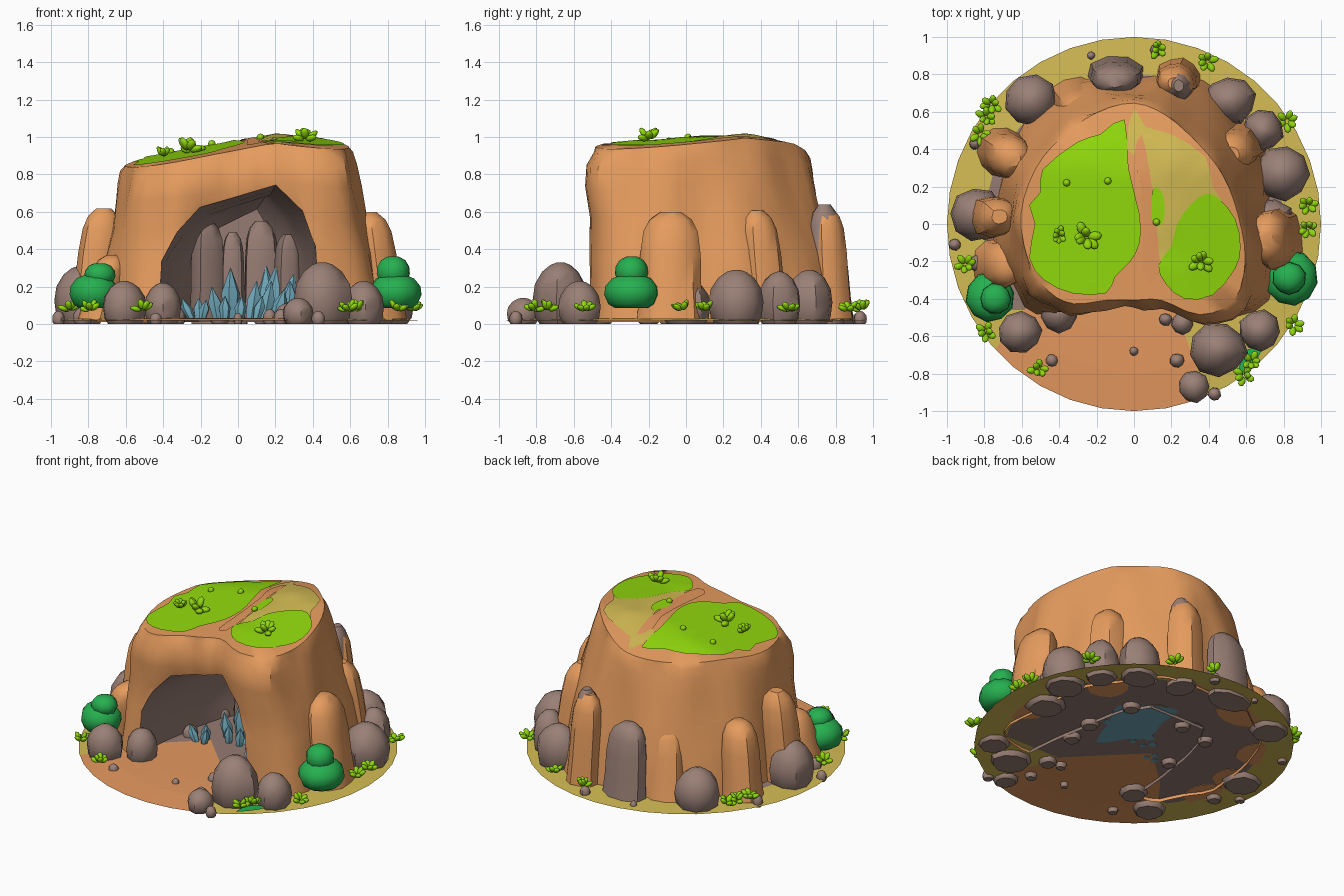
import bpy, bmesh, math, random
from math import sin, cos, pi
from mathutils import Vector, Matrix
from mathutils.bvhtree import BVHTree

if "Cube" in bpy.data.objects:
    bpy.data.objects.remove(bpy.data.objects["Cube"])

random.seed(4)


def mat(name, r, g, b):
    lin = lambda c: ((c / 255 + 0.055) / 1.055) ** 2.4
    m = bpy.data.materials.new(name)
    m.diffuse_color = (lin(r), lin(g), lin(b), 1)
    m.use_nodes = True
    m.node_tree.nodes["Principled BSDF"].inputs["Base Color"].default_value = m.diffuse_color
    return m


CLIFF = mat("orange cliff", 230, 156, 94)
ROCK = mat("grey brown rock", 154, 128, 118)
CAVE = mat("cave stone", 150, 124, 115)
GRASS = mat("grass green", 146, 218, 12)
LEAF = mat("leaf green", 144, 214, 14)
SAND = mat("dry khaki", 212, 188, 84)
PATH = mat("path orange", 228, 152, 94)
BUSH = mat("bush green", 38, 176, 80)
CRYSTAL = mat("crystal blue", 112, 168, 186)


def finish(name, bm, mats, angle=None):
    bmesh.ops.recalc_face_normals(bm, faces=bm.faces[:])
    me = bpy.data.meshes.new(name)
    bm.to_mesh(me)
    bm.free()
    ob = bpy.data.objects.new(name, me)
    bpy.context.collection.objects.link(ob)
    for m in mats:
        me.materials.append(m)
    if angle:
        smooth(ob, angle)
    return ob


def smooth(ob, angle):
    bpy.ops.object.select_all(action='DESELECT')
    ob.select_set(True)
    bpy.context.view_layer.objects.active = ob
    bpy.ops.object.shade_smooth_by_angle(angle=math.radians(angle))


def skin(bm, rings, caps=True):
    """Join rings of points with quads and cap both ends."""
    vs = [[bm.verts.new(p) for p in r] for r in rings]
    n = len(vs[0])
    for a, b in zip(vs, vs[1:]):
        for i in range(n):
            j = (i + 1) % n
            bm.faces.new((a[i], a[j], b[j], b[i]))
    if caps:
        bm.faces.new(vs[0][::-1])
        bm.faces.new(vs[-1])


def lump(bm, x, y, rx, ry, h, prof, n=9, rough=0.06, lean=(0, 0), z=0.0):
    """Stacked rings, used for boulders, pillars, bushes and crystals."""
    ph = random.random() * pi
    wob = [1 + random.uniform(-rough, rough) for _ in range(n)]
    skin(bm, [[(x + lean[0] * t + rx * s * w * cos(ph + 2 * pi * i / n),
                y + lean[1] * t + ry * s * w * sin(ph + 2 * pi * i / n), z + h * t)
               for i, w in enumerate(wob)] for t, s in prof])


def ball(bm, loc, r, u=10, v=7, rot=Matrix()):
    bmesh.ops.create_uvsphere(bm, u_segments=u, v_segments=v, radius=1,
                              matrix=Matrix.Translation(loc) @ rot @ Matrix.Diagonal((*r, 1)))


BOULDER = [(0, .75), (.12, .92), (.4, 1), (.65, .92), (.85, .66), (.96, .36), (1, .12)]
PILLAR = [(0, 1.1), (.3, 1.02), (.6, 1), (.82, .9), (.93, .7), (1, .35)]
SHARD = [(0, .7), (.5, 1), (1, .04)]
PUFF = [(0, .6), (.12, .85), (.4, 1), (.65, .96), (.88, .72), (1, .35)]

# ---- cliff body: two plan outlines lofted from base to sloping top
TOP = [(0, -.42), (-.15, -.42), (-.33, -.44), (-.47, -.37), (-.58, -.2), (-.62, .05), (-.54, .3), (-.39, .48),
       (-.2, .61), (0, .66), (.18, .59), (.36, .43), (.49, .26), (.57, .05), (.61, -.2), (.55, -.42), (.36, -.5), (.15, -.42)]
BASE = [(0, -.4), (-.15, -.42), (-.36, -.48), (-.58, -.44), (-.72, -.2), (-.74, .05), (-.68, .35), (-.5, .62),
        (-.28, .76), (0, .78), (.28, .8), (.52, .62), (.68, .36), (.73, .05), (.75, -.2), (.66, -.47), (.4, -.5), (.15, -.42)]


def dense(pts, k=3):
    out, n = [], len(pts)
    for i in range(n):
        p = [Vector(pts[(i + d) % n]) for d in (-1, 0, 1, 2)]
        for s in range(k):
            t = s / k
            out.append(.5 * (2 * p[1] + (p[2] - p[0]) * t + (2 * p[0] - 5 * p[1] + 4 * p[2] - p[3]) * t * t
                             + (3 * p[1] - p[0] - 3 * p[2] + p[3]) * t ** 3))
    return out


def ztop(x, y):
    return 1.02 - .19 * max(0, .2 - x) - .1 * max(0, x - .2) - .07 * max(0, .32 - y) - .2 * max(0, y - .32)


top, base = dense(TOP), dense(BASE)
mid = Vector((0, .1))
rings = []
for f, b, s in [(0, 0, 1), (.2, .12, 1), (.4, .3, 1), (.6, .55, 1), (.78, .78, 1.01), (.9, .92, 1.01),
                (.97, 1, 1), (1, 1, .975), (1, 1, .62), (1, 1, .3), (1, 1, .04)]:
    ring = []
    for i, (p, q) in enumerate(zip(base, top)):
        a = 2 * pi * i / len(top)
        w = 1 + (.018 * sin(9 * a + 4 * f) + .012 * sin(14 * a - 3 * f) if f < 1 else 0)
        v = mid + (p.lerp(q, b) - mid) * s * w
        if f in (.78, .9) and v.y < -.3:
            v.y -= .03
        ring.append((v.x, v.y, .01 + (ztop(v.x, v.y) - .01) * f))
    rings.append(ring)
bm = bmesh.new()
skin(bm, rings)
body = finish("cliff_body", bm, [CLIFF, CAVE])

# ---- cave cut out of the body, leaving stone coloured walls
ARCH = [(-.43, -.1), (-.43, .15), (-.42, .34), (-.33, .5), (-.2, .63), (0, .69), (.2, .75), (.34, .61), (.42, .42),
        (.43, .2), (.43, -.1)]
bm = bmesh.new()
skin(bm, [[(x * sx * random.uniform(.97, 1.03), y, z * sz) for x, z in ARCH]
          for y, sx, sz in [(-.8, 1.02, 1), (-.43, .99, .99), (-.2, .92, .95), (.05, .84, .92), (.28, .72, .9), (.42, .5, .82)]])
for f in bm.faces:
    f.material_index = 1
cutter = finish("cave_cutter", bm, [CLIFF, CAVE])
cutter.hide_render = True
mod = body.modifiers.new("cave", 'BOOLEAN')
mod.operation, mod.solver, mod.object = 'DIFFERENCE', 'EXACT', cutter
bpy.context.view_layer.objects.active = body
bpy.ops.object.modifier_apply(modifier="cave")
bpy.data.objects.remove(cutter)
bm = bmesh.new()
bm.from_mesh(body.data)
bmesh.ops.delete(bm, geom=[f for f in bm.faces if all(v.co.z < .015 for v in f.verts)], context='FACES')
bm.to_mesh(body.data)
tree = BVHTree.FromBMesh(bm)
bm.free()
smooth(body, 38)

# ---- ground disc: khaki rim, stone cave floor, orange path leading into the cave
bm = bmesh.new()
skin(bm, [[(r * cos(2 * pi * i / 36), r * sin(2 * pi * i / 36), z) for i in range(36)]
          for r, z in [(1, .018), (.9, .024), (.8, .03), (.6, .032), (.4, .032), (.2, .032), (.02, .032)]], caps=False)
bmesh.ops.holes_fill(bm, edges=[e for e in bm.edges if e.is_boundary and e.verts[0].co.length < .1])
for co, no in [((0, -.46, 0), (0, 1, 0)), ((.38, -.9, 0), (1, .35, 0)), ((-.72, -.64, 0), (.8, -.6, 0)),
               ((-.18, -.04, 0), (1, 1, 0)), ((-.18, -.04, 0), (.9, -1, 0))]:
    bmesh.ops.bisect_plane(bm, geom=bm.verts[:] + bm.edges[:] + bm.faces[:], plane_co=co, plane_no=no)
for f in bm.faces:
    c = f.calc_center_median()
    in_left = .8 * (c.x + .72) - .6 * (c.y + .64) > 0
    in_right = (c.x - .38) + .35 * (c.y + .9) < 0
    if in_left and in_right and c.x + c.y < -.22 and c.y < .9 * c.x + .12:
        f.material_index = 2
    elif c.y > -.46 and c.length < .8:
        f.material_index = 1
    elif in_left and in_right and c.y < -.46:
        f.material_index = 2
finish("ground", bm, [SAND, CAVE, PATH])


# ---- painted patches draped on the top or laid on the ground
def patch(name, pts, m, lift, flat=None):
    bm = bmesh.new()
    bm.faces.new([bm.verts.new((p.x, p.y, 0)) for p in dense(pts, 2)])
    if flat is None:
        for k in range(-12, 14):
            for co, no in [((k / 20, 0, 0), (1, 0, 0)), ((0, k / 20 + .02, 0), (0, 1, 0))]:
                bmesh.ops.bisect_plane(bm, geom=bm.verts[:] + bm.edges[:] + bm.faces[:], plane_co=co, plane_no=no)
        bmesh.ops.triangulate(bm, faces=bm.faces[:])
    for v in bm.verts:
        hit = tree.ray_cast(Vector((v.co.x, v.co.y, 2)), Vector((0, 0, -1)))[0] if flat is None else None
        v.co.z = (hit.z if hit else flat or ztop(v.co.x, v.co.y)) + lift
    finish(name, bm, [m], 40)


patch("dry_patch", [(0, .62), (-.04, .4), (.08, .3), (.12, 0), (.16, -.3), (.3, -.38), (.5, -.3), (.5, .05), (.42, .2),
                    (.38, .36), (.2, .48), (.06, .52)], SAND, .005)
patch("clay_streak", [(.04, .48), (.0, .36), (.04, .2), (.05, -.05), (.05, -.28), (.12, -.3), (.13, -.1), (.1, .1), (.08, .3)],
      PATH, .008)
patch("grass_left", [(-.05, .56), (-.03, .3), (.03, .05), (.03, -.1), (-.02, -.2), (-.1, -.28), (-.15, -.37), (-.33, -.37),
                     (-.48, -.3), (-.56, -.18), (-.53, 0), (-.56, .1), (-.5, .17), (-.49, .29), (-.3, .44), (-.18, .48)], GRASS, .01)
patch("grass_right", [(.38, .16), (.45, .14), (.54, .03), (.57, -.12), (.54, -.24), (.42, -.38), (.27, -.4), (.17, -.32),
                      (.13, -.22), (.2, -.12), (.23, 0), (.3, .1)], GRASS, .01)
patch("grass_spot", [(.1, .18), (.09, .05), (.12, -.01), (.16, .02), (.16, .14), (.13, .19)], GRASS, .011)
POOL = [(.18, -.16), (.28, .1), (.37, .28), (.2, .42), (.04, .48), (.02, .3), (-.04, .1), (.06, 0)]
patch("crystal_pool", POOL, CRYSTAL, 0, .036)
patch("pool_underside", POOL, CRYSTAL, 0, .028)
patch("moss_patch", [(.56, -.82), (.58, -.7), (.64, -.66), (.68, -.68), (.63, -.76)], BUSH, 0, .036)

# ---- cliff buttresses leaning on the body
bm = bmesh.new()
for x, y, rx, ry, h, lx, ly in [(.77, -.08, .12, .16, .57, -.07, 0), (-.78, .04, .12, .11, .59, .06, 0),
                                (-.7, .38, .13, .13, .48, .05, -.03), (.24, .78, .11, .1, .59, -.02, -.03),
                                (.57, .42, .12, .12, .58, -.05, -.05), (-.3, .67, .15, .1, .46, .05, -.08),
                                (-.75, -.22, .1, .12, .34, .08, 0)]:
    lump(bm, x, y, rx, ry, h, PILLAR, 11, .08, (lx, ly), .028)
finish("buttresses", bm, [CLIFF], 40)

# ---- boulders, pebbles and the slab at the back
bm = bmesh.new()
for x, y, r, h in [(-.55, .66, .14, .27), (.51, .66, .14, .29), (.69, .5, .11, .28), (.79, .27, .145, .29),
                   (-.61, -.58, .12, .23), (-.4, -.48, .1, .22), (.45, -.67, .155, .33), (.67, -.57, .11, .23),
                   (.32, -.87, .085, .14), (-.84, .05, .14, .31), (.26, -.53, .06, .11), (.23, -.73, .04, .08),
                   (.17, -.51, .035, .08), (.43, -.91, .035, .07), (0, -.68, .025, .06), (-.44, -.73, .033, .06),
                   (-.96, -.11, .033, .07), (-.23, .9, .022, .05), (.12, .93, .035, .07), (-.85, .43, .03, .08),
                   (-.83, -.21, .05, .09), (.72, .0, .14, .24), (-.33, .3, .05, .1), (.36, .0, .06, .12),
                   (.34, -.2, .06, .1), (-.1, .35, .05, .1), (-.33, -.05, .05, .1), (.3, .33, .06, .12)]:
    lump(bm, x, y, r, r * random.uniform(.92, 1.05), h, BOULDER)
lump(bm, -.1, .8, .14, .09, .5, PILLAR, 9, .08, (0, -.04))
lump(bm, .24, .74, .08, .09, .64, PILLAR, 9, .05)
finish("boulders", bm, [ROCK], 45)

# ---- stone columns on the cave back wall
bm = bmesh.new()
for x, y, r, h in [(-.03, .36, .06, .46), (-.17, .35, .09, .52), (.12, .38, .09, .52), (.27, .22, .08, .45)]:
    lump(bm, x, y, r, r, h, PILLAR, 7, .12, z=.03)
finish("cave_columns", bm, [CAVE], 50)

# ---- crystals
bm = bmesh.new()
for x, y, h, lx in [(-.04, .1, .29, 0), (.07, .08, .22, .03), (.19, .2, .34, .03), (.14, .12, .22, .04), (.25, .16, .27, .05),
                    (-.11, .05, .19, -.03), (-.07, 0, .14, .0), (.01, 0, .14, .01), (.1, -.02, .14, .03), (.2, .02, .18, .05),
                    (-.25, -.1, .13, -.05), (-.19, -.1, .12, .02), (-.21, -.05, .13, 0), (.28, .08, .22, 0), (.15, .3, .3, 0)]:
    r = .13 * h + .014
    lump(bm, x, y, r, r, h - .02, SHARD, 6, .04, (lx, 0), .03)
finish("crystals", bm, [CRYSTAL], 40)

# ---- round bushes, a small puff resting on a wide one
bm = bmesh.new()
for x, y, r, x2, y2, r2, h in [(-.77, -.39, .13, -.74, -.4, .083, .325), (.84, -.29, .142, .83, -.29, .09, .36)]:
    lump(bm, x, y, r, r * 1.05, .18, PUFF, 10, .03, z=.085)
    lump(bm, x2, y2, r2, r2, h - .21, PUFF, 10, .03, z=.21)
finish("bushes", bm, [BUSH], 45)

# ---- leaf tufts on the ground and the top
bm = bmesh.new()


def tuft(x, y, z, s, n=6):
    for i in range(n):
        a = 2 * pi * i / n + random.random() * .6
        up = .25 + .9 * random.random()
        d = Vector((cos(a) * cos(up), sin(a) * cos(up), sin(up)))
        rot = d.to_track_quat('X', 'Z').to_matrix().to_4x4()
        ball(bm, Vector((x, y, z)) + d * s * .65, (s * .5, s * .32, s * .24), 8, 6, rot)


for x, y in [(.13, .94), (.39, .87), (.82, .55), (.93, .1), (.93, -.02), (.85, -.54), (.59, -.81), (-.51, -.78),
             (-.79, -.58), (-.9, -.22), (-.79, .57), (-.76, .64), (-.82, .48), (.63, -.74)]:
    tuft(x, y, .07, .06)
for x, y, s in [(-.4, -.06, .055), (-.26, -.07, .08), (.36, -.2, .07)]:
    tuft(x, y, ztop(x, y) + .015, s, 7)
for x, y in [(-.36, .22), (-.14, .23), (.12, .01)]:
    ball(bm, (x, y, ztop(x, y) + .015), (.02, .02, .02), 8, 6)
finish("leaf_tufts", bm, [LEAF], 60)
